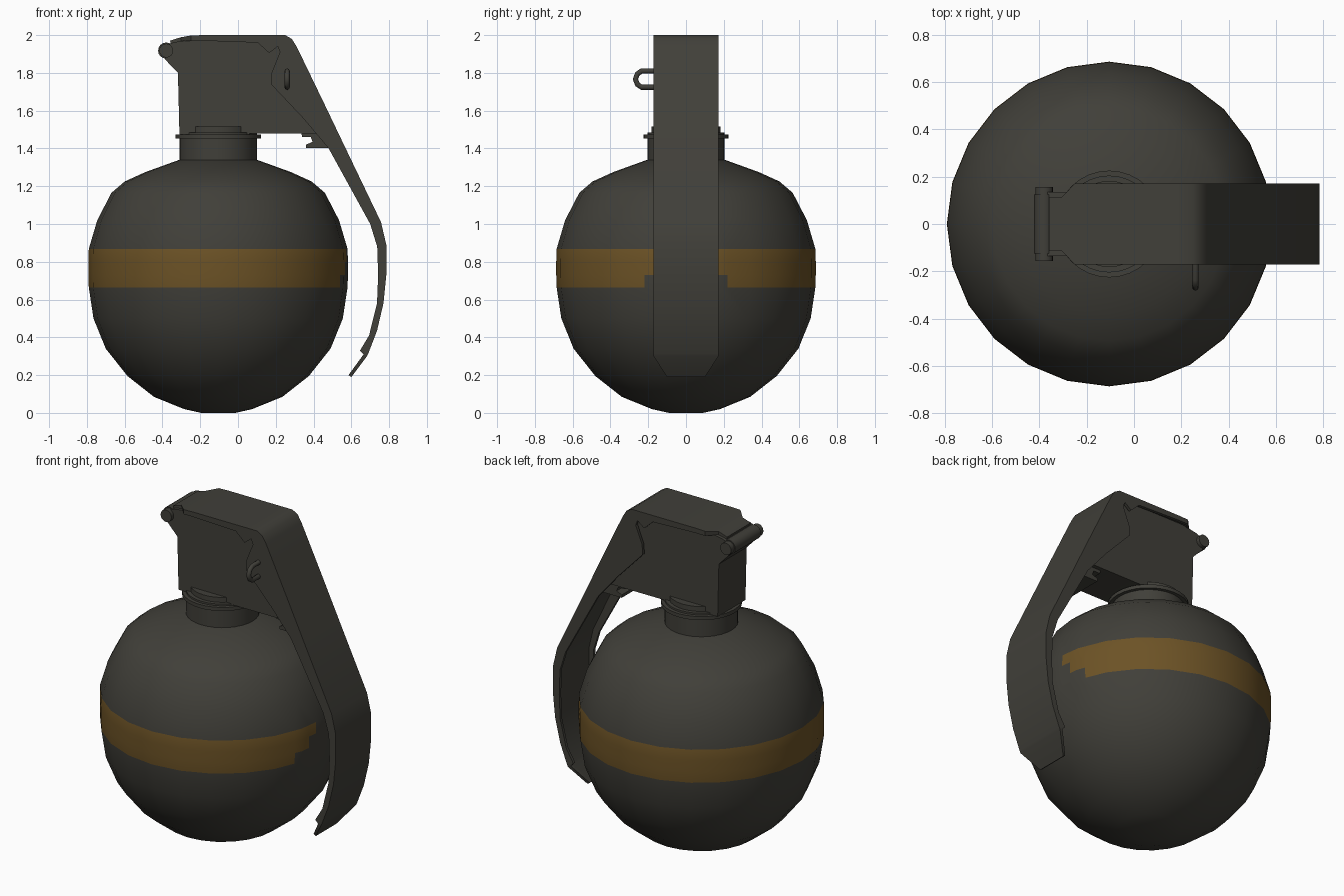
import bpy, bmesh, math
from mathutils import Vector

if "Cube" in bpy.data.objects:
    bpy.data.objects.remove(bpy.data.objects["Cube"])

CX = -0.105  # axis of the body and neck


def material(name, rgb):
    m = bpy.data.materials.new(name)
    m.diffuse_color = (*rgb, 1)
    m.use_nodes = True
    m.node_tree.nodes["Principled BSDF"].inputs["Base Color"].default_value = m.diffuse_color
    return m


OLIVE = material("dark olive grey", (0.052, 0.050, 0.041))
OCHRE = material("ochre band", (0.150, 0.085, 0.019))


def finish(bm, name, mats=(OLIVE,), angle=30):
    bmesh.ops.recalc_face_normals(bm, faces=bm.faces[:])
    me = bpy.data.meshes.new(name)
    bm.to_mesh(me)
    bm.free()
    ob = bpy.data.objects.new(name, me)
    bpy.context.collection.objects.link(ob)
    for m in mats:
        me.materials.append(m)
    bpy.ops.object.select_all(action='DESELECT')
    ob.select_set(True)
    bpy.context.view_layer.objects.active = ob
    bpy.ops.object.shade_smooth_by_angle(angle=math.radians(angle))
    return ob


def loft(bm, rings, closed=False):
    """Join rings of points with quads; cap the ends unless closed."""
    vs = [[bm.verts.new(p) for p in r] for r in rings]
    n = len(vs[0])
    for a, b in zip(vs, vs[1:]):
        for i in range(n):
            j = (i + 1) % n
            bm.faces.new((a[i], a[j], b[j], b[i]))
    bm.faces.new(vs[0])
    bm.faces.new(vs[-1])


def lathe(profile, seg=24):
    bm = bmesh.new()
    loft(bm, [[(CX + r * math.cos(2 * math.pi * i / seg),
                r * math.sin(2 * math.pi * i / seg), z) for i in range(seg)]
              for r, z in profile])
    return bm


def plate(name, outline, half):
    """Side outline (x, z) extruded across y."""
    bm = bmesh.new()
    loft(bm, [[(x, y, z) for x, z in outline] for y in (-half, half)])
    return finish(bm, name)


# body, with an incomplete painted band that is ragged behind the lever
Z0, Z1 = 0.665, 0.868
bm = lathe([(0.09, 0.0), (0.18, 0.02), (0.34, 0.085), (0.48, 0.195), (0.595, 0.34),
            (0.66, 0.50), (0.685, Z0), (0.687, 0.73), (0.687, 0.80), (0.685, Z1),
            (0.64, 1.02), (0.565, 1.165), (0.495, 1.225), (0.385, 1.275), (0.205, 1.34)])


def in_band(f):
    return Z0 < f.calc_center_median().z < Z1


for y in (-0.22, -0.12, -0.06, 0.06, 0.12, 0.22):
    fs = [f for f in bm.faces if in_band(f) and f.calc_center_median().x > 0.2]
    geom = list({e for f in fs for e in f.edges} | {v for f in fs for v in f.verts}) + fs
    bmesh.ops.bisect_plane(bm, geom=geom, plane_co=(0, y, 0), plane_no=(0, 1, 0), dist=1e-5)
for f in bm.faces:
    c = f.calc_center_median()
    gap = 0.21 if c.z < 0.73 else 0.13 if c.z < 0.80 else 0.07
    if in_band(f) and (c.x < 0 or abs(c.y) > gap):
        f.material_index = 1
finish(bm, "body", (OLIVE, OCHRE))

# threaded neck, flange and collar
finish(lathe([(0.205, 1.32), (0.205, 1.452), (0.226, 1.452), (0.226, 1.474),
              (0.205, 1.474), (0.205, 1.485), (0.182, 1.485), (0.182, 1.515)], 32), "neck")

# fuse housing with hinge lug
plate("fuse_housing", [(-0.31, 1.475), (-0.318, 1.80), (-0.385, 1.87), (-0.395, 1.94),
                       (-0.34, 1.962), (-0.24, 1.978), (0.24, 1.978), (0.28, 1.945),
                       (0.49, 1.51), (0.43, 1.48), (0.06, 1.48), (0.06, 1.475)], 0.135)

# small stepped catch below the housing
plate("catch", [(0.33, 1.50), (0.34, 1.46), (0.385, 1.46), (0.395, 1.435), (0.36, 1.42),
                (0.36, 1.402), (0.50, 1.402), (0.50, 1.46), (0.46, 1.52)], 0.11)

# safety lever: folded channel, each station is outer x, z, flange edge x, z, half width
T = 0.018
STATIONS = [
    (-0.36, 1.970, -0.355, 1.952, 0.115), (-0.305, 1.988, -0.30, 1.968, 0.115),
    (-0.25, 1.998, -0.25, 1.970, 0.172), (-0.18, 2.00, -0.18, 1.970, 0.172),
    (0.12, 2.00, 0.105, 1.96, 0.172), (0.19, 2.00, 0.165, 1.905, 0.172),
    (0.25, 2.00, 0.21, 1.94, 0.172), (0.285, 1.98, 0.222, 1.91, 0.172),
    (0.31, 1.94, 0.178, 1.80, 0.172), (0.36, 1.837, 0.175, 1.74, 0.172),
    (0.46, 1.63, 0.345, 1.56, 0.172), (0.57, 1.40, 0.48, 1.40, 0.172),
    (0.757, 1.01, 0.70, 1.00, 0.172), (0.785, 0.89, 0.737, 0.88, 0.172),
    (0.785, 0.73, 0.742, 0.73, 0.172), (0.77, 0.58, 0.736, 0.58, 0.172),
    (0.736, 0.435, 0.694, 0.41, 0.172), (0.69, 0.315, 0.646, 0.33, 0.172),
    (0.683, 0.30, 0.665, 0.31, 0.172), (0.60, 0.19, 0.585, 0.20, 0.10)]
rings = []
for ox, oz, ix, iz, w in STATIONS:
    o, i = Vector((ox, oz)), Vector((ix, iz))
    d = i - o
    m = o + d.normalized() * min(T, d.length * 0.95)
    k = w - T
    rings.append([(p.x, y, p.y) for p, y in ((o, -w), (o, w), (i, w), (i, k),
                                             (m, k), (m, -k), (i, -k), (i, -w))])
bm = bmesh.new()
loft(bm, rings)
finish(bm, "safety_lever")


# hinge pin: barrel with slightly narrower end caps
def hinge(name, r, half):
    outline = [(-0.38 + r * math.cos(math.tau * i / 16),
                1.918 + r * math.sin(math.tau * i / 16)) for i in range(16)]
    plate(name, outline, half)


hinge("hinge_barrel", 0.043, 0.125)
hinge("hinge_pin", 0.037, 0.157)

# safety pin loop: wire bent into a U on the front side
cu = bpy.data.curves.new("pin_wire", 'CURVE')
cu.dimensions = '3D'
cu.bevel_depth = 0.014
cu.bevel_resolution = 2
cu.use_fill_caps = True
pts = [(-0.10, 1.81), (-0.235, 1.81), (-0.257, 1.795), (-0.268, 1.767),
       (-0.257, 1.739), (-0.235, 1.724), (-0.10, 1.724)]
sp = cu.splines.new('POLY')
sp.points.add(len(pts) - 1)
for p, (y, z) in zip(sp.points, pts):
    p.co = (0.26, y, z, 1)
cu.materials.append(OLIVE)
ob = bpy.data.objects.new("safety_pin_loop", cu)
bpy.context.collection.objects.link(ob)
